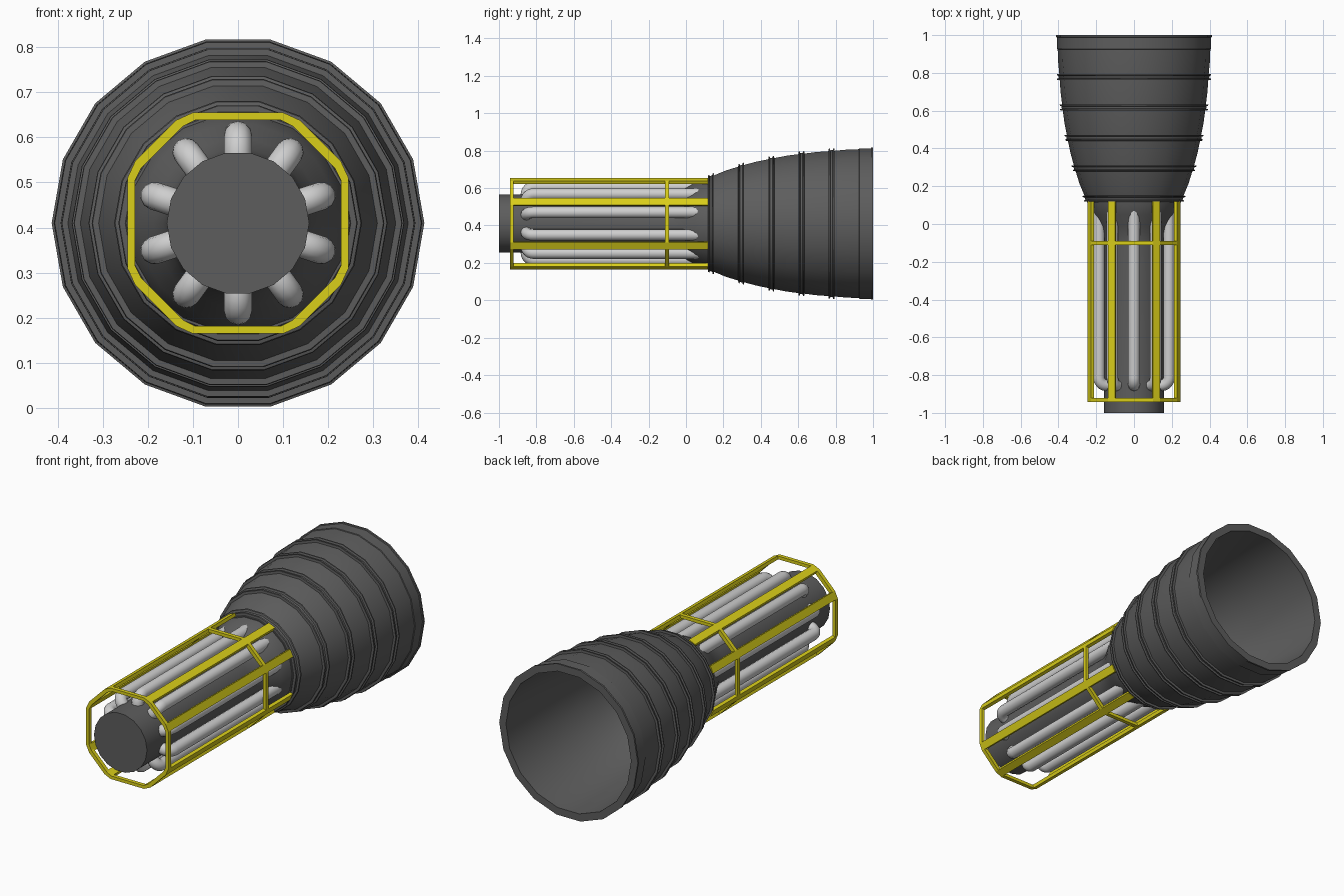
import bpy, bmesh, math
from mathutils import Matrix

if "Cube" in bpy.data.objects:
    bpy.data.objects.remove(bpy.data.objects["Cube"])

CZ = 0.41      # height of the long axis
SIDES = 18


def material(name, rgb):
    m = bpy.data.materials.new(name)
    m.diffuse_color = (*rgb, 1)
    m.use_nodes = True
    m.node_tree.nodes["Principled BSDF"].inputs["Base Color"].default_value = m.diffuse_color
    return m


DARK = material("dark grey", (0.11, 0.11, 0.11))
YELLOW = material("yellow", (0.70, 0.62, 0.01))
PALE = material("pale grey", (0.62, 0.62, 0.62))


def add(name, mesh, mat, smooth=None):
    ob = bpy.data.objects.new(name, mesh)
    bpy.context.collection.objects.link(ob)
    if not mesh.materials:
        mesh.materials.append(mat)
    if smooth:
        bpy.ops.object.select_all(action='DESELECT')
        ob.select_set(True)
        bpy.context.view_layer.objects.active = ob
        bpy.ops.object.shade_smooth_by_angle(angle=math.radians(smooth))
    ob.location.z = CZ
    return ob


def finish(bm, name, mat, smooth=None):
    bmesh.ops.recalc_face_normals(bm, faces=bm.faces)
    mesh = bpy.data.meshes.new(name)
    bm.to_mesh(mesh)
    bm.free()
    return add(name, mesh, mat, smooth)


def lathe(name, profile, mat):
    """Turn (radius, y) points round the y axis and cap both ends."""
    bm = bmesh.new()
    loops = []
    for r, y in profile:
        loops.append([bm.verts.new((r * math.cos(2 * math.pi * i / SIDES), y,
                                    r * math.sin(2 * math.pi * i / SIDES)))
                      for i in range(SIDES)])
    for a, b in zip(loops, loops[1:]):
        for i in range(SIDES):
            j = (i + 1) % SIDES
            bm.faces.new((a[i], a[j], b[j], b[i]))
    bm.faces.new(loops[0])
    bm.faces.new(loops[-1])
    return finish(bm, name, mat, 30)


def prism(bm, pts, y0, y1):
    a = [bm.verts.new((x, y0, z)) for x, z in pts]
    b = [bm.verts.new((x, y1, z)) for x, z in pts]
    n = len(pts)
    for i in range(n):
        j = (i + 1) % n
        bm.faces.new((a[i], a[j], b[j], b[i]))
    bm.faces.new(a)
    bm.faces.new(b)


# Central core, flaring into the nozzle throat
lathe("core", [(0.158, -1.0), (0.158, -0.12), (0.166, -0.07), (0.188, -0.01),
               (0.222, 0.05), (0.240, 0.10), (0.245, 0.13)], DARK)

# Nozzle bell: outer curve with double ridges, then the hollow inside
bell = [(0.12, 0.250), (0.20, 0.282), (0.30, 0.316), (0.45, 0.352),
        (0.60, 0.377), (0.77, 0.394), (0.93, 0.404), (1.0, 0.406)]


def bell_radius(y):
    for (ya, ra), (yb, rb) in zip(bell, bell[1:]):
        if y <= yb:
            return ra + (rb - ra) * (y - ya) / (yb - ya)
    return bell[-1][1]


profile = [(0.20, 0.115), (0.248, 0.115)]
for k in range(5):
    y = 0.134 + 0.161 * k
    for dy, h in ((-0.016, 0), (-0.015, 0.013), (-0.009, 0.013), (-0.006, 0.004),
                  (0.006, 0.004), (0.009, 0.013), (0.015, 0.013), (0.016, 0)):
        profile.append((bell_radius(max(0.12, y + dy)) + h, y + dy))
    ym = y + 0.08
    profile.append((bell_radius(ym) + 0.002, ym))
profile += [(0.404, 0.925), (0.408, 0.927), (0.408, 0.988), (0.413, 0.990), (0.413, 1.0)]
profile += [(r - 0.033, y) for y, r in reversed(bell)]
lathe("nozzle_bell", profile, DARK)

# Yellow cage: two chamfered octagon hoops joined by eight long bars
quarter_out = [(0.245, 0.100), (0.228, 0.137), (0.137, 0.228), (0.100, 0.245)]
quarter_in = [(0.228, 0.100), (0.228, 0.108), (0.108, 0.228), (0.100, 0.228)]


def four_turns(pts):
    out = []
    for k in range(4):
        for x, z in pts:
            for _ in range(k):
                x, z = -z, x
            out.append((x, z))
    return out


outer, inner = four_turns(quarter_out), four_turns(quarter_in)
for name, y0, y1 in (("front_hoop", -0.942, -0.921), ("rear_hoop", -0.111, -0.090)):
    bm = bmesh.new()
    rings = [[bm.verts.new((x, y, z)) for x, z in pts]
             for pts, y in ((outer, y0), (outer, y1), (inner, y1), (inner, y0))]
    for a, b in zip(rings, rings[1:] + rings[:1]):
        for i in range(16):
            j = (i + 1) % 16
            bm.faces.new((a[i], a[j], b[j], b[i]))
    finish(bm, name, YELLOW)

bm = bmesh.new()
section = [(0.100, 0.245), (0.137, 0.228), (0.129, 0.211), (0.095, 0.228)]
for mirror in (1, -1):
    bars = four_turns([(mirror * x, z) for x, z in section])
    for k in range(4):
        prism(bm, bars[4 * k:4 * k + 4], -0.942, 0.118)
finish(bm, "cage_bars", YELLOW)

# Ten pipes, each bending into the core at the front
curve = bpy.data.curves.new("pipe_path", 'CURVE')
curve.dimensions = '3D'
curve.bevel_depth = 0.031
curve.bevel_resolution = 4
curve.use_fill_caps = True
R, YF, B = 0.195, -0.853, 0.04
path = [(0.13, YF)]
for i in range(7):
    t = math.pi / 2 * i / 6
    path.append((R - B + B * math.sin(t), YF + B - B * math.cos(t)))
path.append((R, 0.09))
spline = curve.splines.new('POLY')
spline.points.add(len(path) - 1)
for p, (r, y) in zip(spline.points, path):
    p.co = (0, y, r, 1)
helper = bpy.data.objects.new("pipe_path", curve)
bpy.context.collection.objects.link(helper)
bpy.context.view_layer.update()
graph = bpy.context.evaluated_depsgraph_get()
pipe_mesh = bpy.data.meshes.new_from_object(helper.evaluated_get(graph))
bpy.data.objects.remove(helper)
pipe_mesh.materials.clear()
for k in range(10):
    mesh = pipe_mesh.copy()
    mesh.transform(Matrix.Rotation(2 * math.pi * k / 10, 4, 'Y'))
    add("pipe_%d" % (k + 1), mesh, PALE, 40)
